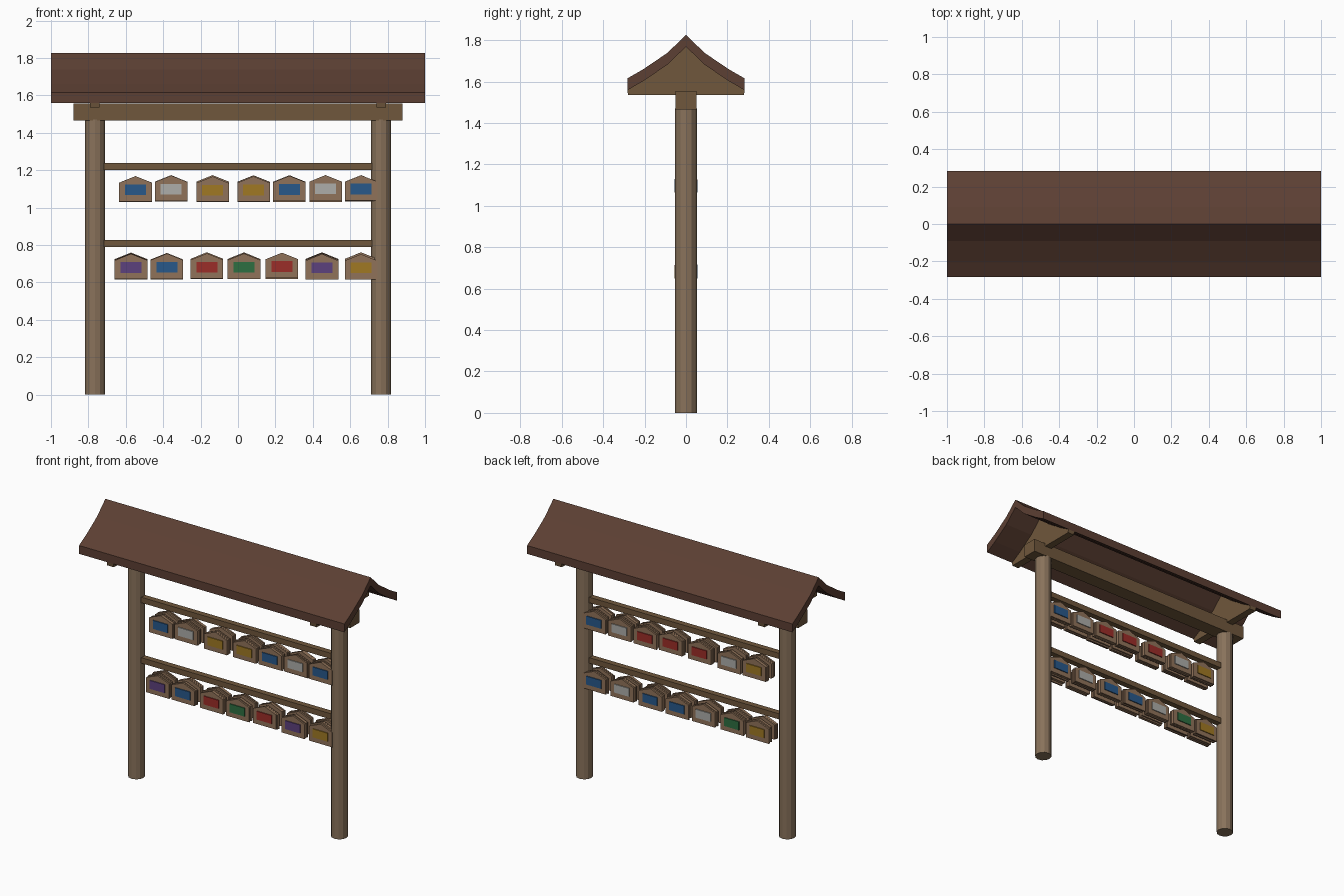
import bpy, bmesh, math, random
from mathutils import Vector

if "Cube" in bpy.data.objects:
    bpy.data.objects.remove(bpy.data.objects["Cube"])

random.seed(4)


def material(name, rgb):
    m = bpy.data.materials.new(name)
    m.diffuse_color = (*rgb, 1)
    m.use_nodes = True
    m.node_tree.nodes["Principled BSDF"].inputs["Base Color"].default_value = m.diffuse_color
    return m


POST = material("post_wood", (0.25, 0.17, 0.105))
BEAM = material("beam_wood", (0.16, 0.095, 0.045))
ROOF = material("roof_brown", (0.107, 0.05, 0.033))
PLAQUE = material("plaque_wood", (0.28, 0.17, 0.10))
PAINT = {
    "b": material("blue", (0.021, 0.098, 0.254)),
    "w": material("white", (0.42, 0.42, 0.40)),
    "y": material("yellow", (0.35, 0.19, 0.017)),
    "r": material("red", (0.33, 0.026, 0.021)),
    "g": material("green", (0.026, 0.156, 0.053)),
    "p": material("purple", (0.107, 0.053, 0.205)),
}


def extrude(name, outline, to_point, start, end, mat):
    """Close a 2D outline, extrude it from start to end along one axis."""
    bm = bmesh.new()
    face = bm.faces.new([bm.verts.new(to_point(a, b, start)) for a, b in outline])
    out = bmesh.ops.extrude_face_region(bm, geom=[face])
    shift = Vector(to_point(0, 0, end)) - Vector(to_point(0, 0, start))
    bmesh.ops.translate(bm, vec=shift,
                        verts=[v for v in out["geom"] if isinstance(v, bmesh.types.BMVert)])
    bmesh.ops.recalc_face_normals(bm, faces=bm.faces)
    mesh = bpy.data.meshes.new(name)
    bm.to_mesh(mesh)
    bm.free()
    mesh.materials.append(mat)
    ob = bpy.data.objects.new(name, mesh)
    bpy.context.collection.objects.link(ob)
    return ob


def along_x(y, z, x):
    return (x, y, z)


def along_y(x, z, y):
    return (x, y, z)


def rect(a0, a1, b0, b1):
    return [(a0, b0), (a1, b0), (a1, b1), (a0, b1)]


def mirrored(half):
    """Half profile from the middle outward -> full line, left to right."""
    return [(-a, b) for a, b in reversed(half[1:])] + half


# Roof: sagging gable profile with constant vertical thickness
top = [(0, 1.825), (0.09, 1.738), (0.205, 1.66), (0.283, 1.615)]
under = [(y, z - 0.057) for y, z in top]
extrude("roof", mirrored(top) + mirrored(under)[::-1], along_x, -1, 1, ROOF)

# Gable boards, posts
gable = mirrored(under) + [(0.28, 1.535), (-0.28, 1.535)]
for side, s in (("left", -1), ("right", 1)):
    extrude(f"{side}_gable", gable, along_x, s * 0.765 - 0.025, s * 0.765 + 0.025, BEAM)
    bpy.ops.mesh.primitive_cylinder_add(vertices=12, radius=0.053, depth=1.47,
                                        location=(s * 0.765, 0, 0.735))
    post = bpy.context.object
    post.name = f"{side}_post"
    post.data.materials.append(POST)

# Top beam and the two hanging rails
extrude("top_beam", rect(-0.05, 0.05, 1.465, 1.555), along_x, -0.88, 0.88, BEAM)
for name, z in (("upper_rail", 1.2), ("lower_rail", 0.788)):
    extrude(name, rect(-0.02, 0.02, z, z + 0.038), along_x, -0.72, 0.72, BEAM)

# Stacks of house-shaped plaques on both sides of each rail
HOUSE = [(-0.087, 0), (0.087, 0), (0.087, 0.1), (0, 0.135), (-0.087, 0.1)]
ROWS = [
    ("upper", 1.034, (-0.548, -0.358, -0.136, 0.083, 0.275, 0.468, 0.658),
     "bwyybwb", "ywrrrwb"),
    ("lower", 0.621, (-0.572, -0.38, -0.166, 0.032, 0.235, 0.449, 0.658),
     "pbrgrpy", "ygwbbwb"),
]
for row, base, xs, front, back in ROWS:
    for i, x in enumerate(xs):
        for face, s, colours in (("front", -1, front), ("back", 1, back)):
            for layer in range(3):
                z = base + random.uniform(-0.005, 0.005)
                y = s * (0.013 + 0.013 * layer)
                extrude(f"{row}_{face}_plaque_{i}_{layer}",
                        [(x + a, z + b) for a, b in HOUSE],
                        along_y, y, y + s * 0.010, PLAQUE)
            # painted panel on the outermost plaque
            extrude(f"{row}_{face}_panel_{i}",
                    rect(x - 0.056, x + 0.056, z + 0.033, z + 0.09),
                    along_y, s * 0.048, s * 0.055, PAINT[colours[i]])
